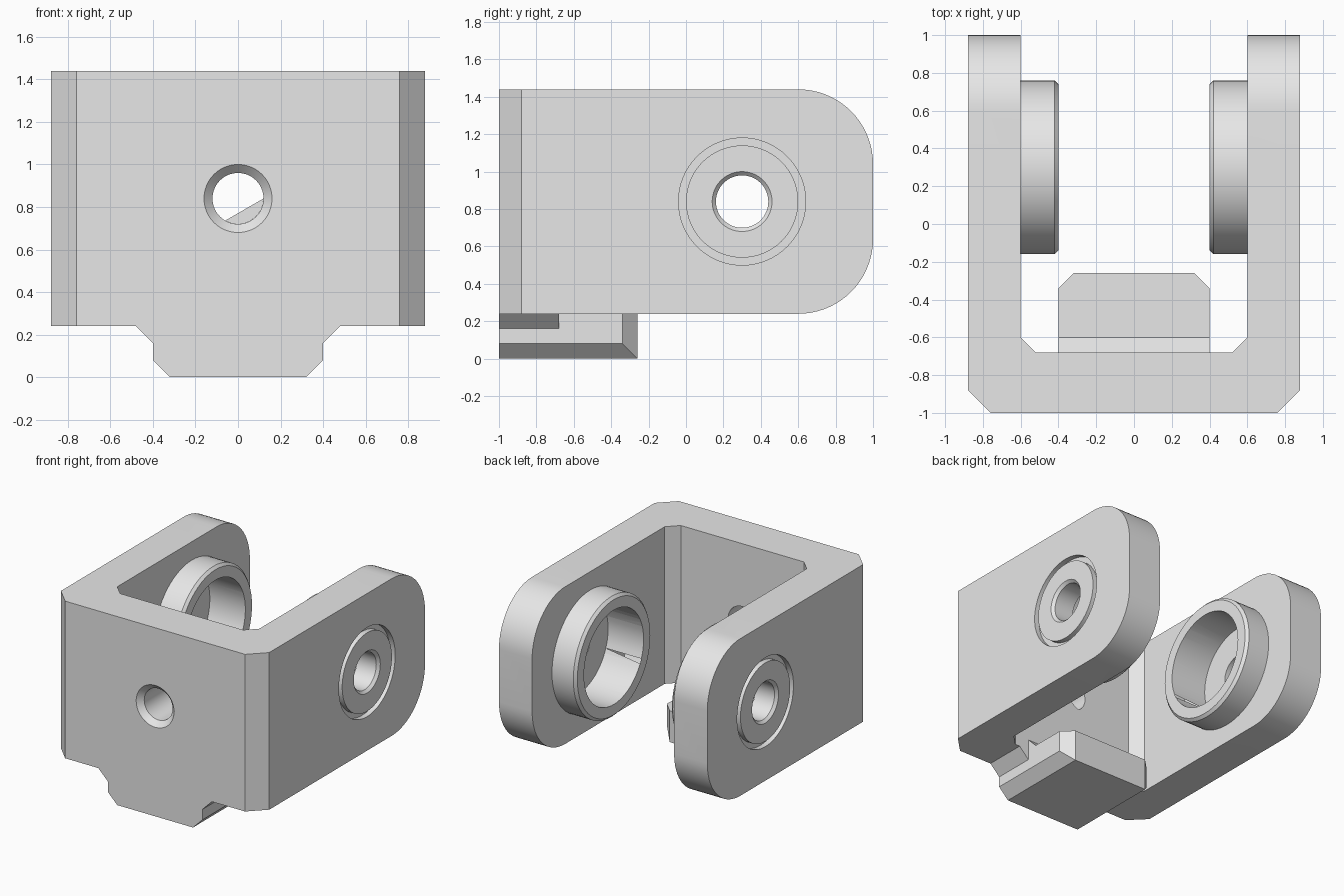
import bpy, bmesh, math
from mathutils import Matrix, Vector

if "Cube" in bpy.data.objects:
    bpy.data.objects.remove(bpy.data.objects["Cube"])

grey = bpy.data.materials.new("plain grey")
grey.diffuse_color = (0.8, 0.8, 0.8, 1)
grey.use_nodes = True
grey.node_tree.nodes["Principled BSDF"].inputs["Base Color"].default_value = grey.diffuse_color


def finish(name, bm):
    bmesh.ops.remove_doubles(bm, verts=bm.verts, dist=1e-5)
    bmesh.ops.recalc_face_normals(bm, faces=bm.faces)
    me = bpy.data.meshes.new(name)
    bm.to_mesh(me)
    bm.free()
    me.materials.append(grey)
    ob = bpy.data.objects.new(name, me)
    bpy.context.collection.objects.link(ob)
    return ob


def prism(name, pts, axis, lo, hi):
    """Extrude a 2D outline along an axis; the outline fills the other two axes in order."""
    def place(p, d):
        v = list(p)
        v.insert("xyz".index(axis), d)
        return Vector(v)
    bm = bmesh.new()
    face = bm.faces.new([bm.verts.new(place(p, lo)) for p in pts])
    ext = bmesh.ops.extrude_face_region(bm, geom=[face])
    move = place((0, 0), hi - lo)
    bmesh.ops.translate(bm, vec=move,
                        verts=[v for v in ext["geom"] if isinstance(v, bmesh.types.BMVert)])
    return finish(name, bm)


def lathe(name, profile, centre, direction, steps=64):
    """Spin a closed outline of (radius, distance) points around a direction."""
    rot = Vector((0, 0, 1)).rotation_difference(Vector(direction)).to_matrix().to_4x4()
    mat = Matrix.Translation(centre) @ rot
    bm = bmesh.new()
    rings = []
    for i in range(steps):
        a = 2 * math.pi * i / steps
        rings.append([bm.verts.new(mat @ Vector((r * math.cos(a), r * math.sin(a), h)))
                      for r, h in profile])
    n = len(profile)
    for i in range(steps):
        a, b = rings[i], rings[(i + 1) % steps]
        for j in range(n):
            k = (j + 1) % n
            if profile[j][0] == 0 and profile[k][0] == 0:
                continue
            if profile[j][0] == 0:
                bm.faces.new((a[j], a[k], b[k]))
            elif profile[k][0] == 0:
                bm.faces.new((a[j], a[k], b[j]))
            else:
                bm.faces.new((a[j], a[k], b[k], b[j]))
    return finish(name, bm)


def boolean(target, tool, operation):
    mod = target.modifiers.new(operation.lower(), 'BOOLEAN')
    mod.operation, mod.solver, mod.object = operation, 'EXACT', tool
    bpy.context.view_layer.objects.active = target
    bpy.ops.object.modifier_apply(modifier=mod.name)
    bpy.data.objects.remove(tool, do_unlink=True)


def mirrored(half):
    return half + [(-x, y) for x, y in reversed(half)]


# U-shaped bracket with chamfered corners
bracket = prism("bracket", mirrored([(0.76, -1), (0.88, -0.88), (0.88, 1), (0.6, 1),
                                     (0.6, -0.6), (0.52, -0.68)]), "z", 0.24, 1.44)

# Rounded arm ends
R = 0.4
side = [(-1.5, 0), (0.6, 0)]
arc = [math.radians(a) for a in range(-90, 91, 5)]
side = [(-1.5, 0.24 - 0.3), (0.3, 0.24 - 0.3), (0.3, 0.24)]
side += [(0.6 + R * math.cos(a), (0.64 if a < 0 else 1.04) + R * math.sin(a))
         for a in arc if a <= 0]
side += [(0.6 + R * math.cos(a), 1.04 + R * math.sin(a)) for a in arc if a >= 0]
side += [(0.3, 1.44), (0.3, 1.7), (-1.5, 1.7)]
# the zero angle must appear at both heights of the straight end
zero = [i for i, p in enumerate(side) if abs(p[0] - 1.0) < 1e-6]
side[zero[0]] = (1.0, 0.64)
boolean(bracket, prism("arm_end_cutter", side, "x", -1.2, 1.2), 'INTERSECT')

# Pivot bosses, bearing bores, pin holes and ring grooves on both arms
for s in (-1, 1):
    centre, out = (0, 0.3, 0.84), (s, 0, 0)
    boolean(bracket, lathe("boss", [(0, 0.4), (0.44, 0.4), (0.46, 0.42), (0.46, 0.66),
                                    (0, 0.66)], centre, out), 'UNION')
    boolean(bracket, lathe("bore_cutter", [(0, 0.3), (0.36, 0.3), (0.36, 0.7), (0.14, 0.7),
                                           (0.14, 0.86), (0.18, 0.9), (0, 0.9)],
                           centre, out), 'DIFFERENCE')
    boolean(bracket, lathe("groove_cutter", [(0.3, 0.84), (0.34, 0.84), (0.34, 0.95),
                                             (0.3, 0.95)], centre, out), 'DIFFERENCE')

# Countersunk hole in the front plate
boolean(bracket, lathe("front_hole_cutter", [(0, 0.5), (0.12, 0.5), (0.12, 0.96),
                                             (0.2, 1.04), (0, 1.04)],
                       (0, 0, 0.84), (0, -1, 0)), 'DIFFERENCE')

# Thin web covering the lower right of the front hole
seg = [math.radians(a) for a in range(-120, 1, 10)]
prism("hole_web", [(0.12 * math.cos(a), 0.84 + 0.12 * math.sin(a)) for a in seg],
      "y", -0.685, -0.68)

# Tongue under the front plate, chamfered below and at its back corners
tongue = prism("tongue", mirrored([(0.32, 0), (0.4, 0.08), (0.4, 0.24)]), "y", -1, -0.26)
boolean(tongue, prism("tongue_cutter", mirrored([(0.6, -1.2), (0.6, -0.54), (0.32, -0.26),
                                                 (0.26, -0.2)]), "z", -0.2, 0.5), 'INTERSECT')

# Sloped gussets beside the tongue and the fillet on top of it
for s in (-1, 1):
    prism("gusset", [(s * 0.4, 0.16), (s * 0.48, 0.24), (s * 0.4, 0.24)], "y", -1, -0.68)
prism("tongue_fillet", [(-0.68, 0.24), (-0.6, 0.24), (-0.68, 0.32)], "x", -0.4, 0.4)

# Smooth round surfaces, crisp edges
bpy.ops.object.select_all(action='DESELECT')
bracket.select_set(True)
bpy.context.view_layer.objects.active = bracket
bpy.ops.object.shade_smooth_by_angle(angle=math.radians(30))
